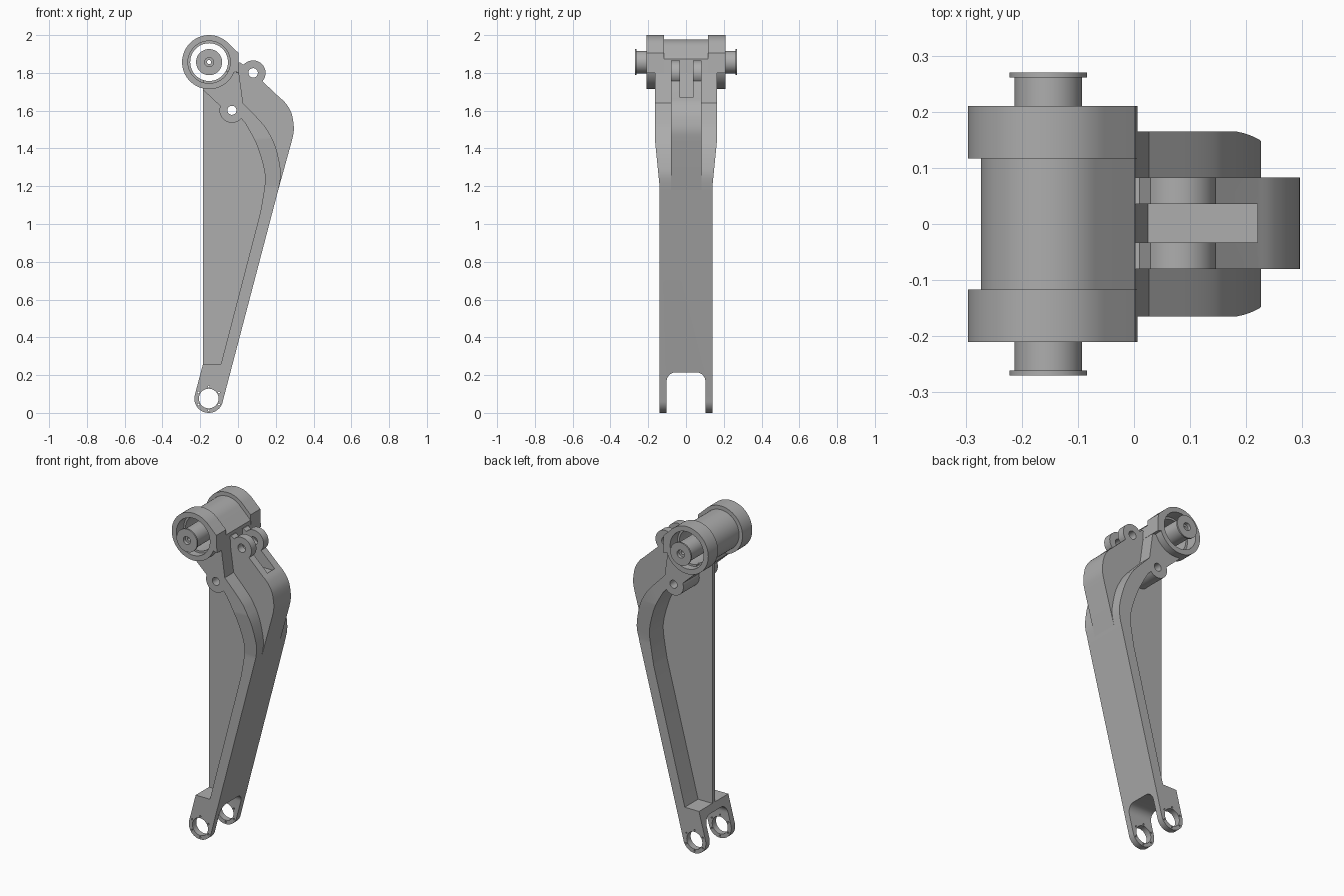
import bpy, bmesh, math
from mathutils import Vector

if "Cube" in bpy.data.objects:
    bpy.data.objects.remove(bpy.data.objects["Cube"])

grey = bpy.data.materials.new("plain_grey")
grey.diffuse_color = (0.42, 0.42, 0.42, 1)
grey.use_nodes = True
grey.node_tree.nodes["Principled BSDF"].inputs["Base Color"].default_value = grey.diffuse_color

PX, PZ = -0.153, 1.857        # upper pivot
EX, EZ = -0.155, 0.076        # fork eye
B1, B2 = (-0.032, 1.602), (0.08, 1.80)   # lower and upper bosses


def arc(cx, cz, r, a0, a1, n=32):
    return [(cx + r * math.cos(math.radians(a0 + (a1 - a0) * i / n)),
             cz + r * math.sin(math.radians(a0 + (a1 - a0) * i / n))) for i in range(n + 1)]


def spline(pts, n=5):
    """Smooth curve through the points."""
    p = [Vector(q) for q in [pts[0]] + pts + [pts[-1]]]
    out = []
    for a, b, c, d in zip(p, p[1:], p[2:], p[3:]):
        for i in range(n):
            t = i / n
            out.append(tuple(0.5 * (2 * b + (c - a) * t + (2 * a - 5 * b + 4 * c - d) * t * t
                                    + (3 * b - a - 3 * c + d) * t ** 3)))
    return out + [pts[-1]]


def prism(name, pts, lo, hi, axis="y", edit=None):
    """Extrude an (x, z) profile along y, or a (y, z) profile along x."""
    bm = bmesh.new()
    place = (lambda p: (p[0], lo, p[1])) if axis == "y" else (lambda p: (lo, p[0], p[1]))
    face = bm.faces.new([bm.verts.new(place(p)) for p in pts])
    ext = bmesh.ops.extrude_face_region(bm, geom=[face])
    move = (0, hi - lo, 0) if axis == "y" else (hi - lo, 0, 0)
    bmesh.ops.translate(bm, vec=move, verts=[v for v in ext["geom"] if isinstance(v, bmesh.types.BMVert)])
    if edit:
        edit(bm)
    bmesh.ops.recalc_face_normals(bm, faces=bm.faces)
    me = bpy.data.meshes.new(name)
    bm.to_mesh(me)
    bm.free()
    me.materials.append(grey)
    ob = bpy.data.objects.new(name, me)
    bpy.context.collection.objects.link(ob)
    return ob


def disc(name, x, z, r, lo, hi, n=64):
    return prism(name, arc(x, z, r, 0, 360, n)[:-1], lo, hi)


def cut(ob, *cutters):
    bpy.context.view_layer.objects.active = ob
    for c in cutters:
        c.hide_render = True
        m = ob.modifiers.new("cut", "BOOLEAN")
        m.operation, m.solver, m.object = "DIFFERENCE", "EXACT", c
        bpy.ops.object.modifier_apply(modifier=m.name)


def taper(bm):
    """Arm widens from 0.14 to 0.165 half width between z 1.2 and 1.45."""
    for z in (1.2, 1.45):
        bmesh.ops.bisect_plane(bm, geom=bm.verts[:] + bm.edges[:] + bm.faces[:],
                               plane_co=(0, 0, z), plane_no=(0, 0, 1))
    for v in bm.verts:
        t = min(max((v.co.z - 1.2) / 0.25, 0), 1)
        v.co.y = math.copysign(0.14 + 0.025 * t, v.co.y)


# cutters
bore = disc("cut_bore", PX, PZ, 0.1, -0.5, 0.5)
counterbores = [disc("cut_counterbore", PX, PZ, 0.112, s * 0.14, s * 0.5) for s in (-1, 1)]
hole1 = disc("cut_hole_1", *B1, 0.024, -0.5, 0.5, 32)
hole2 = disc("cut_hole_2", *B2, 0.025, -0.5, 0.5, 32)
eye = disc("cut_eye", EX, EZ, 0.052, -0.5, 0.5)
screws = [disc("cut_screw", x, z, 0.005, -0.5, 0.5, 10) for x, z in arc(EX, EZ, 0.063, 90, 450, 6)[:-1]]
fork_slot = prism("cut_fork_slot", [(-0.103, -0.1), (0.103, -0.1)] + arc(0.053, 0.165, 0.05, 0, 90, 10)
                  + arc(-0.053, 0.165, 0.05, 90, 180, 10), -0.5, 0.3, "x")
clevis_slot = prism("cut_clevis_slot", [(-0.033, 1.657), (0.036, 1.657), (0.036, 2.1), (-0.033, 2.1)],
                    -0.1, 0.22, "x")

# main arm: fork, curved flange and lower boss in one profile
outer = spline([(0.213, 1.18), (0.226, 1.25), (0.222, 1.31), (0.2, 1.405), (0.168, 1.475),
                (0.127, 1.535), (0.027, 1.64)])
inner = spline([(0.037, 1.535), (0.077, 1.465), (0.108, 1.395), (0.138, 1.29), (0.142, 1.21), (0.118, 1.06)])
profile = ([(-0.185, 0.26)] + arc(EX, EZ, 0.076, 165, 350) + outer
           + [(0.005, 1.8), (-0.06, 1.81), (-0.185, 1.76), (-0.185, 1.71)]
           + arc(*B1, 0.066, 160, 318, 24) + inner + [(-0.09, 0.26)])
arm = prism("arm_flange", profile, -0.14, 0.14, edit=taper)
cut(arm, bore, hole1, eye, fork_slot, *screws)

# thin web plate
web = prism("arm_web", [(-0.185, 0.25), (-0.085, 0.25), (0.13, 1.05), (0.155, 1.25), (0.12, 1.42),
                        (0.0, 1.62), (-0.06, 1.74), (-0.185, 1.74)], -0.013, 0.013)
cut(web, bore, hole1)

# central bulge with clevis boss
bulge = spline([(0.285, 1.44), (0.295, 1.49), (0.293, 1.54), (0.28, 1.595), (0.25, 1.642), (0.22, 1.67)])
core = prism("clevis_core", [(0.14, 1.12), (0.197, 1.12), (0.213, 1.18)] + bulge + arc(*B2, 0.066, -42, 140)
             + [(0.01, 1.856), (-0.01, 1.85), (-0.01, 1.7), (0.0, 1.62), (0.12, 1.45), (0.165, 1.3)], -0.08, 0.083)
cut(core, clevis_slot, hole2, hole1, bore)


# pivot housing: end rings and middle tube
def housing(name, r, lo, hi):
    top = PZ + math.sqrt(2) * r + PX
    ob = prism(name, arc(PX, PZ, r, 45, 340, 64) + [(0.006, 1.80), (0.002, top)], lo, hi)
    cut(ob, bore, *counterbores)
    return ob


parts = [arm, web, core, housing("pivot_tube", 0.12, -0.119, 0.119),
         housing("front_pivot_ring", 0.143, -0.21, -0.117), housing("back_pivot_ring", 0.143, 0.117, 0.21)]

# pivot pin with flanged ends
pin_hole = disc("cut_pin_hole", PX, PZ, 0.011, -0.5, 0.5, 24)
pin = disc("pivot_pin", PX, PZ, 0.06, -0.265, 0.265)
cut(pin, pin_hole)
parts.append(pin)
for side, s in (("front", -1), ("back", 1)):
    cap = disc(side + "_pin_flange", PX, PZ, 0.069, s * 0.261, s * 0.27)
    recess = disc("cut_recess", PX, PZ, 0.024, s * 0.25, s * 0.5, 32)
    cut(cap, recess)
    cut(pin, recess)
    bpy.data.objects.remove(recess)
    parts.append(cap)

# remove cutters and shade
for ob in [o for o in bpy.data.objects if o.name.startswith("cut_")]:
    bpy.data.objects.remove(ob)
for ob in parts:
    bpy.ops.object.select_all(action="DESELECT")
    ob.select_set(True)
    bpy.context.view_layer.objects.active = ob
    bpy.ops.object.shade_smooth_by_angle(angle=math.radians(30))
